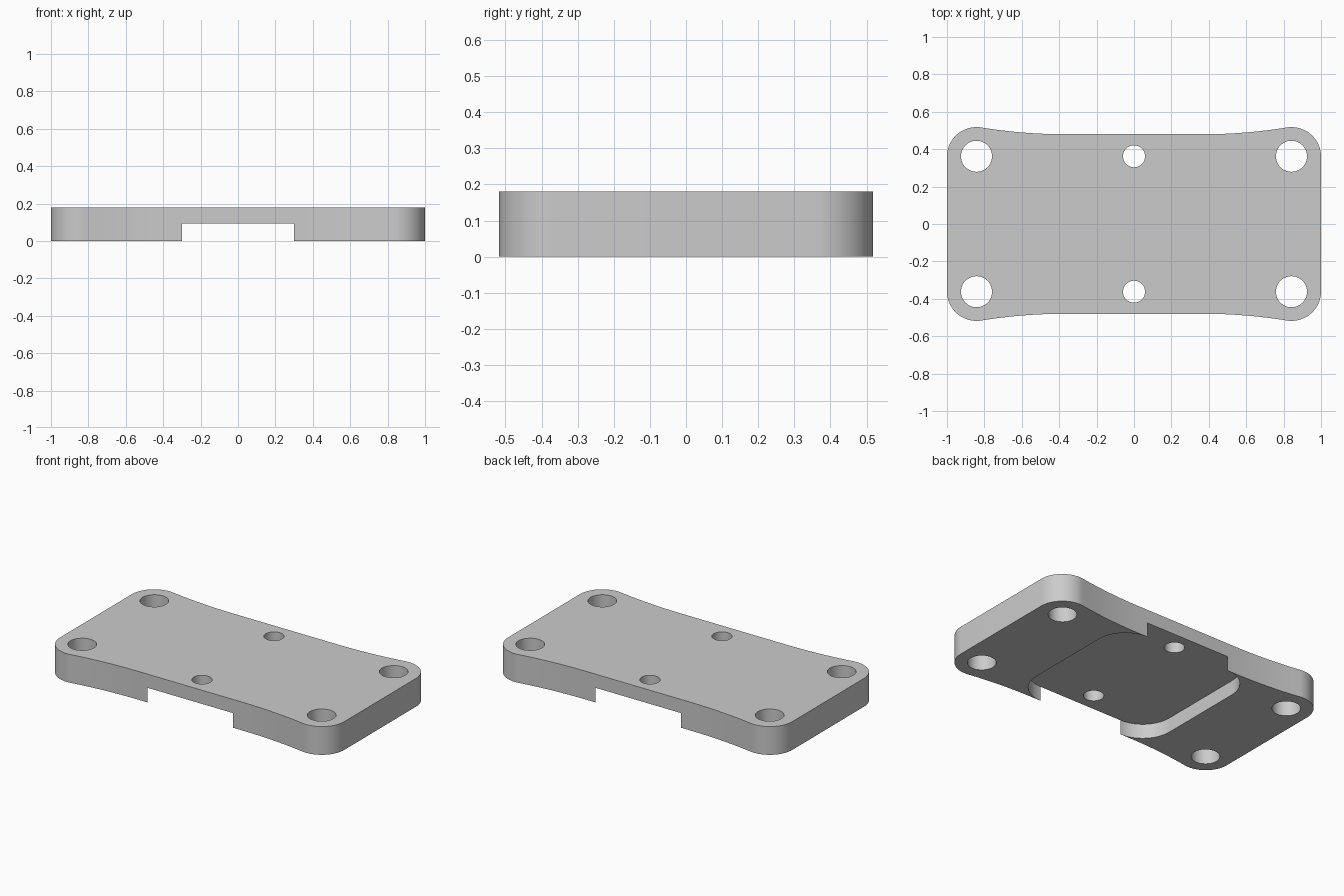
import bpy
import bmesh
from math import sin, cos, pi, atan2, sqrt, radians

if "Cube" in bpy.data.objects:
    bpy.data.objects.remove(bpy.data.objects["Cube"])

HEIGHT = 0.18
RECESS = 0.093                 # depth of the underside pocket
PAD_X, PAD_Y, PAD_R = 0.842, 0.36, 0.158
WAIST_X, WAIST_Y = 0.37, 0.48  # where the straight waist ends

grey = bpy.data.materials.new("plain grey")
grey.use_nodes = True
grey.diffuse_color = (0.6, 0.6, 0.6, 1)
grey.node_tree.nodes["Principled BSDF"].inputs["Base Color"].default_value = (0.6, 0.6, 0.6, 1)


def arc(cx, cy, r, a0, a1, n):
    steps = [a0 + (a1 - a0) * i / n for i in range(n + 1)]
    return [(cx + r * cos(a), cy + r * sin(a)) for a in steps]


def four_way(quarter):
    """Mirror a quarter outline (from +x round to +y) into a closed loop."""
    half = quarter + [(-x, y) for x, y in reversed(quarter)]
    return half + [(-x, -y) for x, y in half]


def prism(name, outline, z0, z1):
    bm = bmesh.new()
    face = bm.faces.new([bm.verts.new((x, y, z0)) for x, y in outline])
    top = bmesh.ops.extrude_face_region(bm, geom=[face])["geom"]
    moved = [v for v in top if isinstance(v, bmesh.types.BMVert)]
    bmesh.ops.translate(bm, verts=moved, vec=(0, 0, z1 - z0))
    bmesh.ops.recalc_face_normals(bm, faces=bm.faces)
    mesh = bpy.data.meshes.new(name)
    bm.to_mesh(mesh)
    bm.free()
    mesh.materials.append(grey)
    obj = bpy.data.objects.new(name, mesh)
    bpy.context.collection.objects.link(obj)
    return obj


def cut(target, cutter):
    cutter.hide_render = True
    bpy.context.view_layer.objects.active = target
    mod = target.modifiers.new("cut", "BOOLEAN")
    mod.operation = "DIFFERENCE"
    mod.solver = "EXACT"
    mod.object = cutter
    bpy.ops.object.modifier_apply(modifier=mod.name)
    bpy.data.objects.remove(cutter)


# Plate: round corner pads blended into the waist by tangent concave arcs
dx, gap = PAD_X - WAIST_X, WAIST_Y - PAD_Y
big_r = (dx * dx + gap * gap - PAD_R * PAD_R) / (2 * (PAD_R - gap))
tilt = atan2(dx, big_r + gap)
corner = arc(PAD_X, PAD_Y, PAD_R, 0, pi / 2 + tilt, 24)
sweep = arc(WAIST_X, WAIST_Y + big_r, big_r, -pi / 2 + tilt, -pi / 2, 12)
plate = prism("mounting_plate", four_way(corner + sweep[1:]), 0, HEIGHT)

# Rounded pocket in the underside, open through the front and back edges
pocket = arc(0.3, 0.28, 0.2, 0, pi / 2, 20) + [(0.3, 0.7)]
cut(plate, prism("pocket_cutter", four_way(pocket), -0.1, RECESS))

# Screw holes: four large at the corners, two small at the waist
holes = [(sx * PAD_X, sy * 0.362, 0.083) for sx in (-1, 1) for sy in (-1, 1)]
holes += [(0, sy * 0.362, 0.059) for sy in (-1, 1)]
for x, y, r in holes:
    cut(plate, prism("hole_cutter", arc(x, y, r, 0, 2 * pi, 48)[:-1], -0.1, HEIGHT + 0.1))

bpy.ops.object.select_all(action="DESELECT")
plate.select_set(True)
bpy.context.view_layer.objects.active = plate
bpy.ops.object.shade_smooth_by_angle(angle=radians(30))
